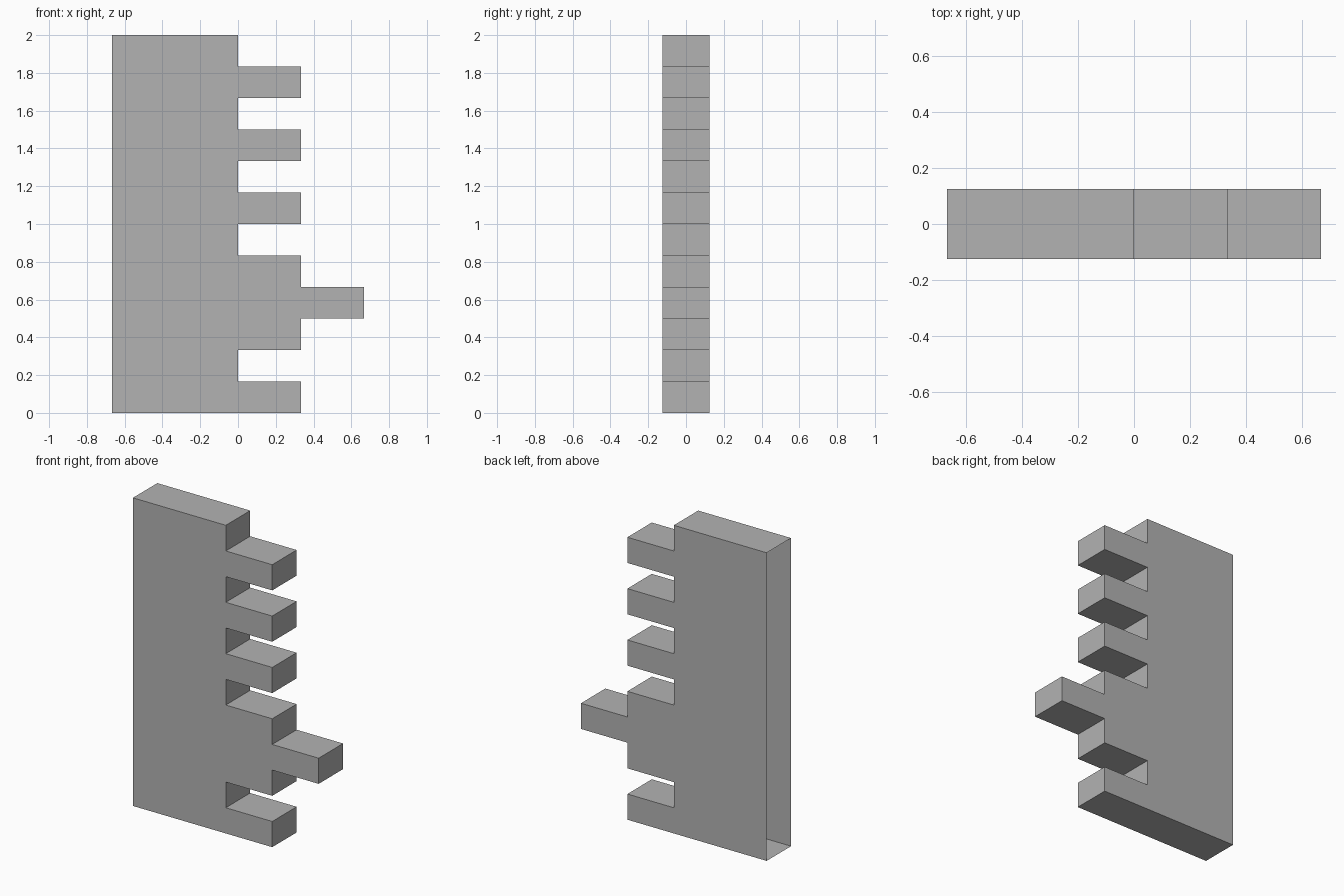
import bpy
import bmesh

cube = bpy.data.objects.get("Cube")
if cube:
    bpy.data.objects.remove(cube, do_unlink=True)

STEP = 1 / 6          # height of one tooth or gap
REACH = 1 / 3         # length of one tooth
LEFT_EDGE = -2 / 3
DEPTH = 0.25

# Reach of the silhouette in each height step, from the base upward
reaches = [1, 0, 1, 2, 1, 0, 1, 0, 1, 0, 1, 0]

# Stepped outline: bottom corner, up the toothed side, top corner
outline = [(LEFT_EDGE, 0)]
previous = None
for i, reach in enumerate(reaches):
    if reach != previous:
        if previous is not None:
            outline.append((previous * REACH, i * STEP))
        outline.append((reach * REACH, i * STEP))
    previous = reach
outline += [(previous * REACH, 2), (LEFT_EDGE, 2)]

# Extrude the outline through the depth
bm = bmesh.new()
front = bm.faces.new([bm.verts.new((x, -DEPTH / 2, z)) for x, z in outline])
extruded = bmesh.ops.extrude_face_region(bm, geom=[front], use_keep_orig=True)
moved = [v for v in extruded["geom"] if isinstance(v, bmesh.types.BMVert)]
bmesh.ops.translate(bm, verts=moved, vec=(0, DEPTH, 0))
bmesh.ops.recalc_face_normals(bm, faces=bm.faces)

# The plain long edge is open
open_side = [f for f in bm.faces
             if all(v.co.x < LEFT_EDGE + 0.01 for v in f.verts)]
bmesh.ops.delete(bm, geom=open_side, context="FACES_ONLY")

mesh = bpy.data.meshes.new("toothed_plate")
bm.to_mesh(mesh)
bm.free()
plate = bpy.data.objects.new("toothed_plate", mesh)
bpy.context.collection.objects.link(plate)

# Plain grey
grey = bpy.data.materials.new("plain_grey")
grey.use_nodes = True
colour = (0.45, 0.45, 0.45, 1)
grey.diffuse_color = colour
grey.node_tree.nodes["Principled BSDF"].inputs["Base Color"].default_value = colour
mesh.materials.append(grey)
